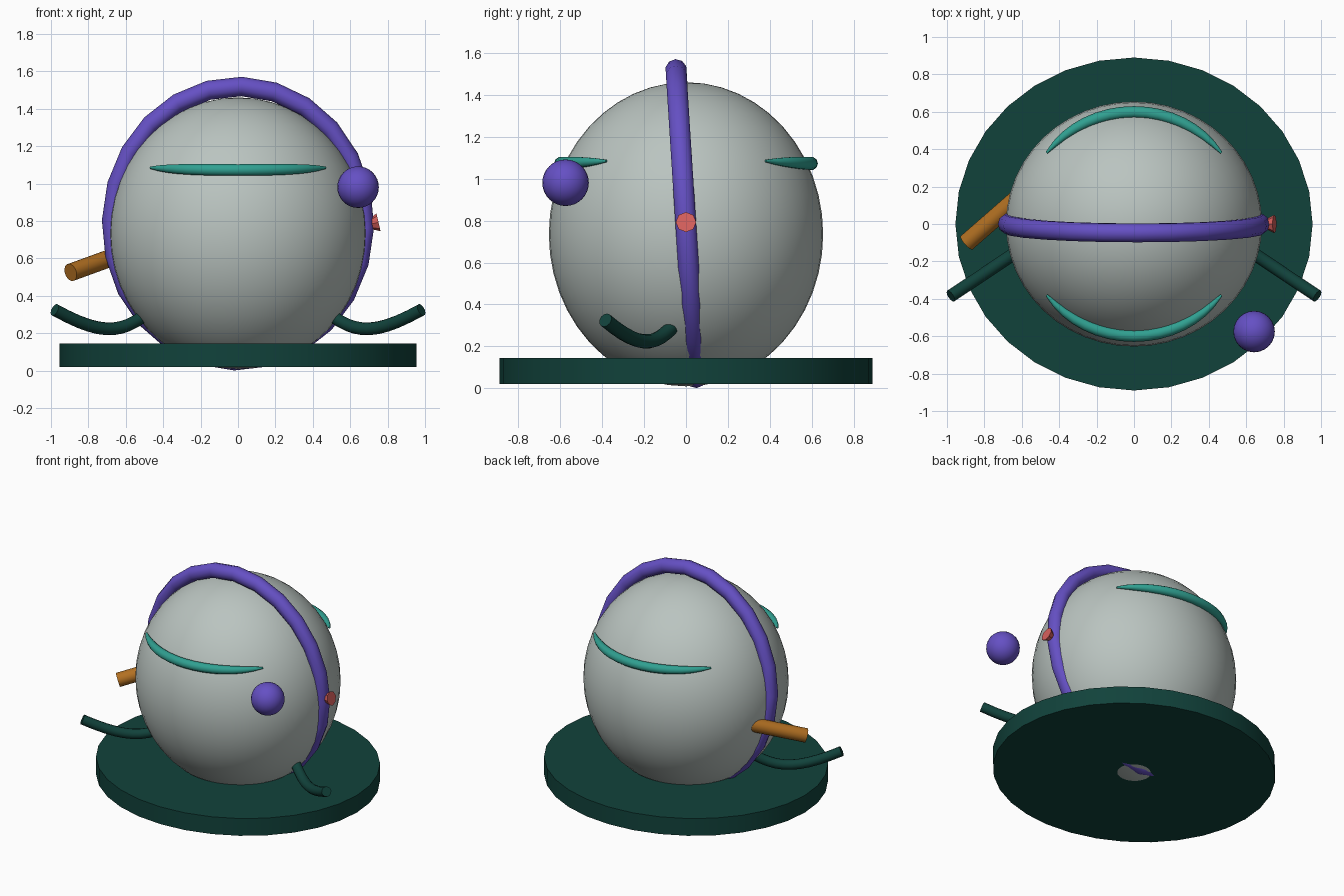
import bpy, bmesh, math
from mathutils import Vector, Matrix

if "Cube" in bpy.data.objects:
    bpy.data.objects.remove(bpy.data.objects["Cube"])


def material(name, rgb):
    m = bpy.data.materials.new(name)
    lin = [((c / 255 + 0.055) / 1.055) ** 2.4 for c in rgb]
    m.diffuse_color = (*lin, 1)
    m.use_nodes = True
    m.node_tree.nodes["Principled BSDF"].inputs["Base Color"].default_value = m.diffuse_color
    return m


GREY = material("pale grey", (186, 196, 192))
PURPLE = material("purple", (101, 80, 196))
TEAL = material("teal", (48, 160, 145))
GREEN = material("dark green", (17, 66, 59))
ORANGE = material("orange brown", (178, 112, 34))
RED = material("coral red", (215, 96, 92))


def finish(name, mat, obj=None, bm=None):
    """Name, colour and smooth an object, making it from a bmesh if given."""
    if bm:
        bmesh.ops.recalc_face_normals(bm, faces=bm.faces)
        mesh = bpy.data.meshes.new(name)
        bm.to_mesh(mesh)
        bm.free()
        obj = bpy.data.objects.new(name, mesh)
        bpy.context.collection.objects.link(obj)
    obj.name = name
    obj.data.materials.append(mat)
    bpy.ops.object.select_all(action='DESELECT')
    obj.select_set(True)
    bpy.context.view_layer.objects.active = obj
    bpy.ops.object.shade_smooth_by_angle(angle=math.radians(40))
    return obj


def tube(name, mat, points, radii, sides=12):
    """Capped tube along points with a radius at each point."""
    bm = bmesh.new()
    rings = []
    for i, p in enumerate(points):
        t = (points[min(i + 1, len(points) - 1)] - points[max(i - 1, 0)]).normalized()
        u = t.cross(Vector((0, 0, 1))).normalized()
        v = u.cross(t)
        angles = [2 * math.pi * k / sides for k in range(sides)]
        rings.append([bm.verts.new(p + radii[i] * (u * math.cos(a) + v * math.sin(a)))
                      for a in angles])
    for a, b in zip(rings, rings[1:]):
        for k in range(sides):
            j = (k + 1) % sides
            bm.faces.new((a[k], a[j], b[j], b[k]))
    bm.faces.new(rings[0])
    bm.faces.new(rings[-1])
    return finish(name, mat, bm=bm)


# Round base plate, slightly wider than deep
bm = bmesh.new()
bmesh.ops.create_cone(bm, cap_ends=True, segments=32, radius1=1, radius2=1, depth=1,
                      matrix=Matrix.Translation((0, 0, 0.0825)) @ Matrix.Diagonal((0.955, 0.89, 0.125, 1)))
finish("base_plate", GREEN, bm=bm)

# Egg-like body
bm = bmesh.new()
bmesh.ops.create_uvsphere(bm, u_segments=48, v_segments=24, radius=1,
                          matrix=Matrix.Translation((0, 0, 0.735)) @ Matrix.Diagonal((0.685, 0.655, 0.726, 1)))
finish("body", GREY, bm=bm)

# Tilted hoop around the body
bpy.ops.mesh.primitive_torus_add(major_segments=24, minor_segments=10,
                                 major_radius=0.735, minor_radius=0.052)
hoop = bpy.context.object
hoop.data.transform(Matrix.Translation((0, 0, 0.786))
                    @ Matrix.Rotation(math.radians(1.5), 4, 'Y')
                    @ Matrix.Rotation(math.radians(3.7), 4, 'X')
                    @ Matrix.Diagonal((0.925, 1, 1, 1))
                    @ Matrix.Rotation(math.radians(90), 4, 'X'))
finish("hoop", PURPLE, hoop)

# Floating ball
bm = bmesh.new()
bmesh.ops.create_uvsphere(bm, u_segments=24, v_segments=16, radius=0.111,
                          matrix=Matrix.Translation((0.642, -0.575, 0.981)))
finish("small_ball", PURPLE, bm=bm)

# Flared knob on the hoop, widening outward
axis = Vector((1, 0, 0.23)).normalized()
knob_c = Vector((0.72, 0, 0.786))
tube("knob", RED, [knob_c - axis * 0.032, knob_c + axis * 0.032], [0.018, 0.049], 8)

# Tapered bands on the front and back of the body
for name, side in (("front_band", -1), ("back_band", 1)):
    pts, radii = [], []
    for i in range(17):
        t = i / 8 - 1
        a = math.radians(50.5) * t
        pts.append(Vector((0.606 * math.sin(a), side * 0.598 * math.cos(a), 1.073 + 0.012 * t * t)))
        radii.append(0.032 * (1 - 0.8 * abs(t) ** 3.5))
    tube(name, TEAL, pts, radii, 10)

# Bent arms at the lower front
for name, s in (("left_arm", -1), ("right_arm", 1)):
    p = [Vector((s * x, y, z)) for x, y, z in
         ((0.42, -0.01, 0.36), (0.60, -0.13, 0.20), (0.70, -0.20, 0.17), (0.98, -0.385, 0.325))]
    pts = []
    for i in range(13):
        t = i / 12
        k = 1 - t
        pts.append(p[0] * k**3 + p[1] * 3 * k * k * t + p[2] * 3 * k * t * t + p[3] * t**3)
    tube(name, GREEN, pts, [0.034] * 13)

# Straight spout on the left side
tube("spout", ORANGE, [Vector((-0.62, 0.14, 0.625)), Vector((-0.895, -0.10, 0.525))], [0.048] * 2, 16)
